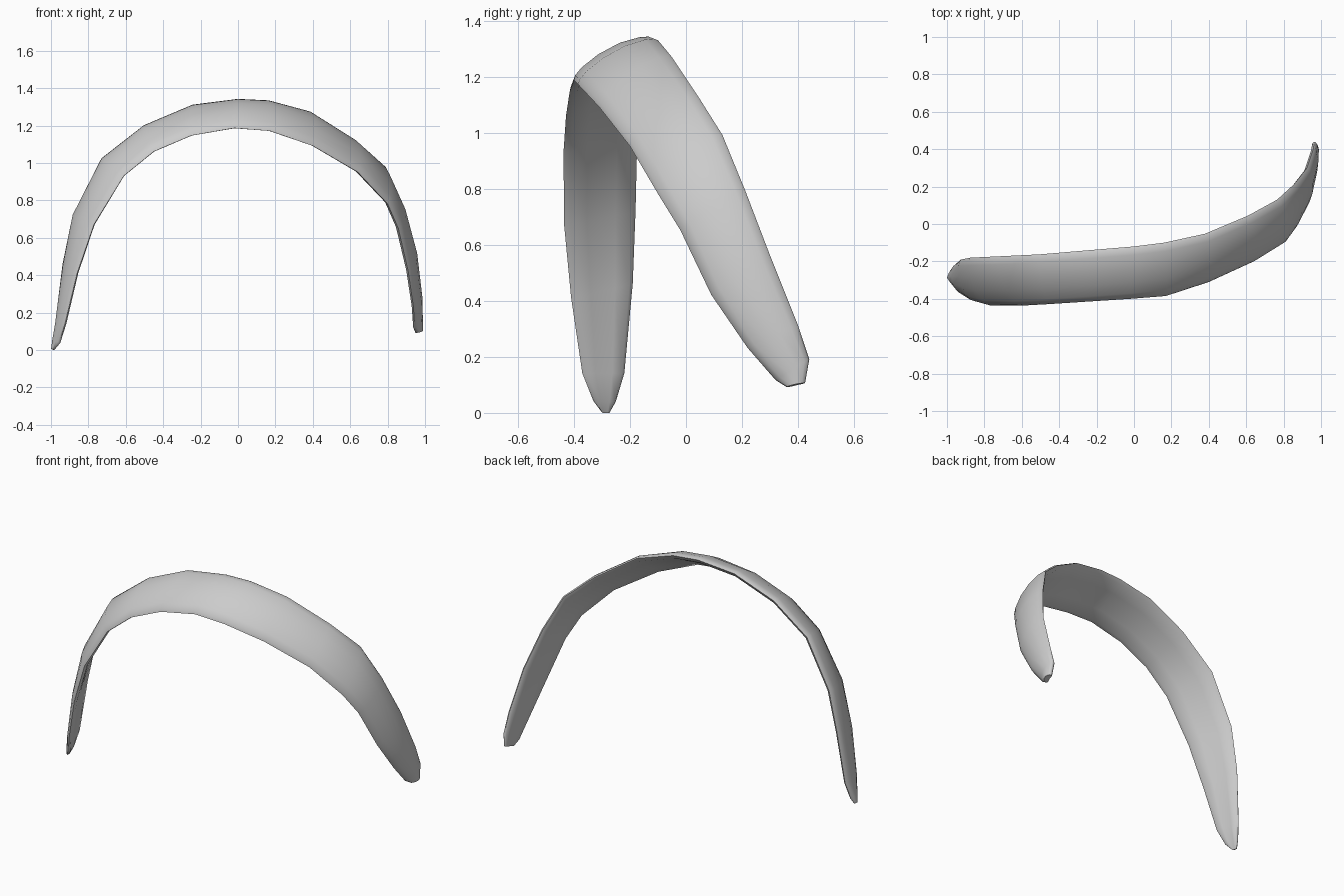
import bpy, bmesh
from mathutils import Vector as V

if "Cube" in bpy.data.objects:
    bpy.data.objects.remove(bpy.data.objects["Cube"])

# Stations along the band: front edge xyz, back edge xyz, thickness factor
STATIONS = [
    (-.985, -.30, .01, -.99, -.272, .01, .3),
    (-.955, -.33, .05, -.98, -.25, .05, .6),
    (-.925, -.37, .15, -.96, -.22, .15, .75),
    (-.86, -.41, .42, -.925, -.19, .47, .9),
    (-.77, -.435, .68, -.875, -.18, .73, 1),
    (-.61, -.437, .94, -.725, -.173, 1.03, 1),
    (-.45, -.428, 1.07, -.50, -.162, 1.205, 1),
    (-.25, -.415, 1.155, -.24, -.14, 1.315, 1),
    (-.02, -.40, 1.195, 0, -.12, 1.345, 1),
    (.17, -.385, 1.18, .16, -.10, 1.338, 1),
    (.40, -.31, 1.10, .38, -.052, 1.28, 1),
    (.64, -.20, .96, .61, .045, 1.135, 1),
    (.80, -.10, .79, .765, .13, 1.0, 1),
    (.857, -.02, .66, .855, .212, .80, 1),
    (.91, .09, .43, .925, .30, .57, .95),
    (.938, .22, .24, .958, .40, .32, .85),
    (.945, .32, .125, .965, .44, .20, .75),
    (.955, .36, .10, .972, .425, .115, .6),
]

# Lens cross-section: position across the width, height off the edge line
SECTION = [(0, 0), (.04, .014), (.15, .028), (.38, .041), (.65, .041), (.88, .025),
           (.97, .012), (1, 0), (.93, -.013), (.7, -.012), (.5, -.010), (.3, -.012), (.07, -.013)]

# Curved band lofted through the stations
bm = bmesh.new()
front = [V(s[0:3]) for s in STATIONS]
back = [V(s[3:6]) for s in STATIONS]
mid = [(a + b) / 2 for a, b in zip(front, back)]
rings = []
n = len(STATIONS)
for i, s in enumerate(STATIONS):
    tangent = mid[min(i + 1, n - 1)] - mid[max(i - 1, 0)]
    width = back[i] - front[i]
    out = width.cross(tangent).normalized()
    if out.dot(mid[i] - V((0, mid[i].y, .4))) < 0:
        out = -out
    rings.append([bm.verts.new(front[i] + width * u + out * h * s[6]) for u, h in SECTION])
m = len(SECTION)
for a, b in zip(rings, rings[1:]):
    for j in range(m):
        k = (j + 1) % m
        bm.faces.new((a[j], a[k], b[k], b[j]))
bm.faces.new(rings[0])
bm.faces.new(rings[-1])
bmesh.ops.recalc_face_normals(bm, faces=bm.faces)

# Stand on the ground
low = min(v.co.z for v in bm.verts)
bmesh.ops.translate(bm, verts=bm.verts, vec=(0, 0, -low))
mesh = bpy.data.meshes.new("curved_band")
bm.to_mesh(mesh)
bm.free()
band = bpy.data.objects.new("curved_band", mesh)
bpy.context.collection.objects.link(band)
bpy.context.view_layer.objects.active = band
band.select_set(True)
bpy.ops.object.shade_smooth_by_angle(angle=1.0)
